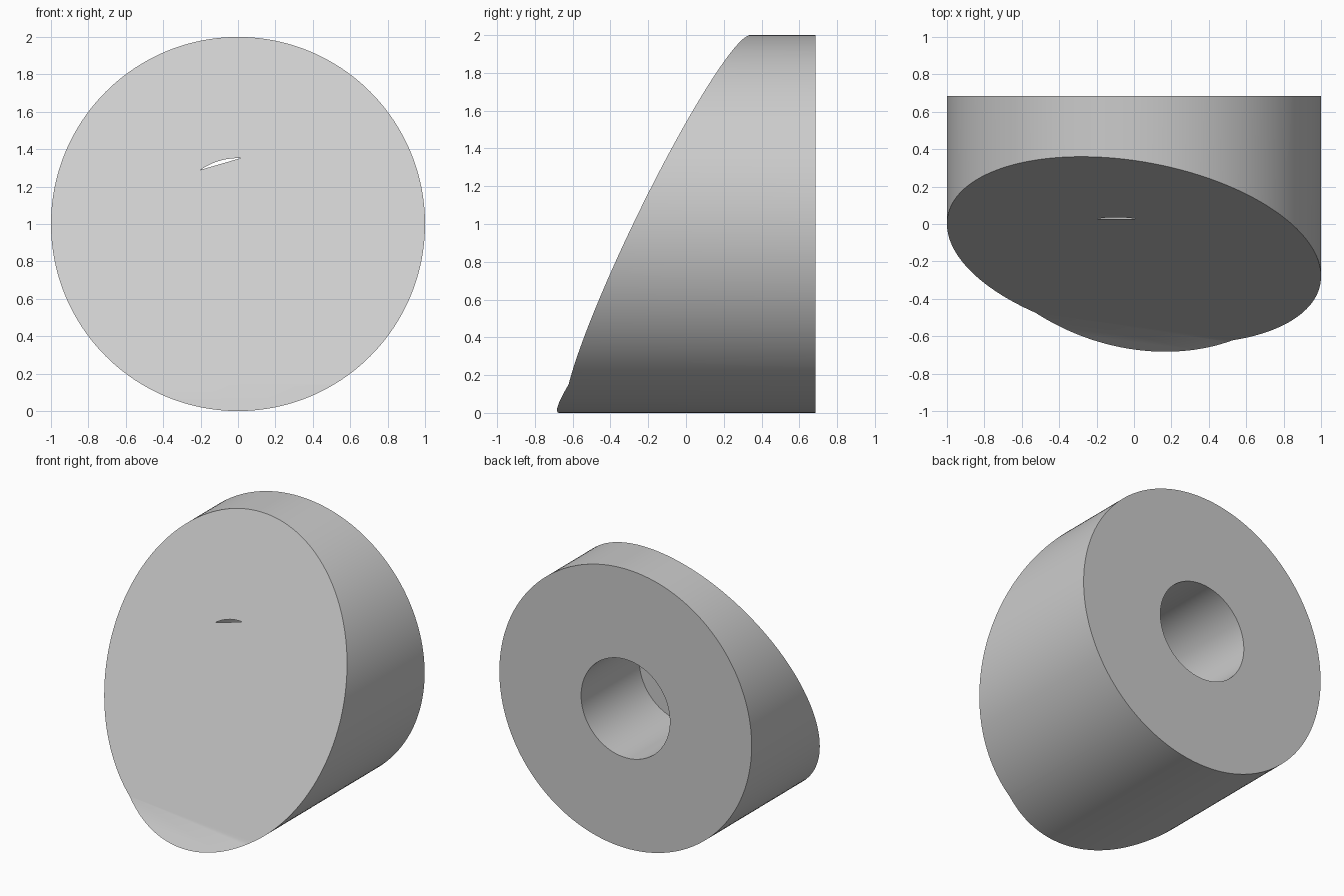
import bpy
import bmesh
from math import radians
from mathutils import Matrix

cube = bpy.data.objects.get("Cube")
if cube:
    bpy.data.objects.remove(cube, do_unlink=True)

BACK = 0.685        # flat back face
CREASE = 0.15       # height where the front slope changes
HOLE_FLOOR = 0.027  # flat floor of the blind bore


def front_y(x, z):
    """Depth of the slanted front, steeper below the crease."""
    slope = 0.48 if z > CREASE else 0.82
    return -0.548 - 0.14 * x + slope * (z - CREASE)


def cylinder(name, radius, y0, y1, sides):
    bm = bmesh.new()
    place = Matrix.Translation((0, (y0 + y1) / 2, 1)) @ Matrix.Rotation(radians(90), 4, 'X')
    bmesh.ops.create_cone(bm, cap_ends=True, segments=sides, radius1=radius,
                          radius2=radius, depth=y1 - y0, matrix=place)
    mesh = bpy.data.meshes.new(name)
    obj = bpy.data.objects.new(name, mesh)
    bpy.context.collection.objects.link(obj)
    bm.to_mesh(mesh)
    bm.free()
    return obj


# Slanted body: split the front at the crease, then slide it onto the slopes
body = cylinder("slanted_body", 1, -1, BACK, 192)
bm = bmesh.new()
bm.from_mesh(body.data)
front = [f for f in bm.faces if f.normal.y < -0.9]
geom = front + list({e for f in front for e in f.edges}) + list({v for f in front for v in f.verts})
bmesh.ops.bisect_plane(bm, geom=geom, plane_co=(0, 0, CREASE), plane_no=(0, 0, 1))
for v in bm.verts:
    if v.co.y < 0:
        v.co.y = front_y(v.co.x, v.co.z)
bmesh.ops.recalc_face_normals(bm, faces=bm.faces)
bm.to_mesh(body.data)
bm.free()

# Blind bore from the back, just breaking through the front
cutter = cylinder("bore_cutter", 0.352, HOLE_FLOOR, 1, 128)
cutter.hide_render = True
bore = body.modifiers.new("bore", 'BOOLEAN')
bore.operation = 'DIFFERENCE'
bore.solver = 'EXACT'
bore.object = cutter
bpy.context.view_layer.objects.active = body
body.select_set(True)
bpy.ops.object.modifier_apply(modifier=bore.name)
bpy.data.objects.remove(cutter, do_unlink=True)

# Plain grey finish
grey = bpy.data.materials.new("plain_grey")
grey.use_nodes = True
colour = (0.6, 0.6, 0.6, 1)
grey.diffuse_color = colour
grey.node_tree.nodes["Principled BSDF"].inputs["Base Color"].default_value = colour
body.data.materials.clear()
body.data.materials.append(grey)

for obj in bpy.context.selected_objects:
    obj.select_set(obj == body)
bpy.ops.object.shade_smooth_by_angle(angle=radians(20))
